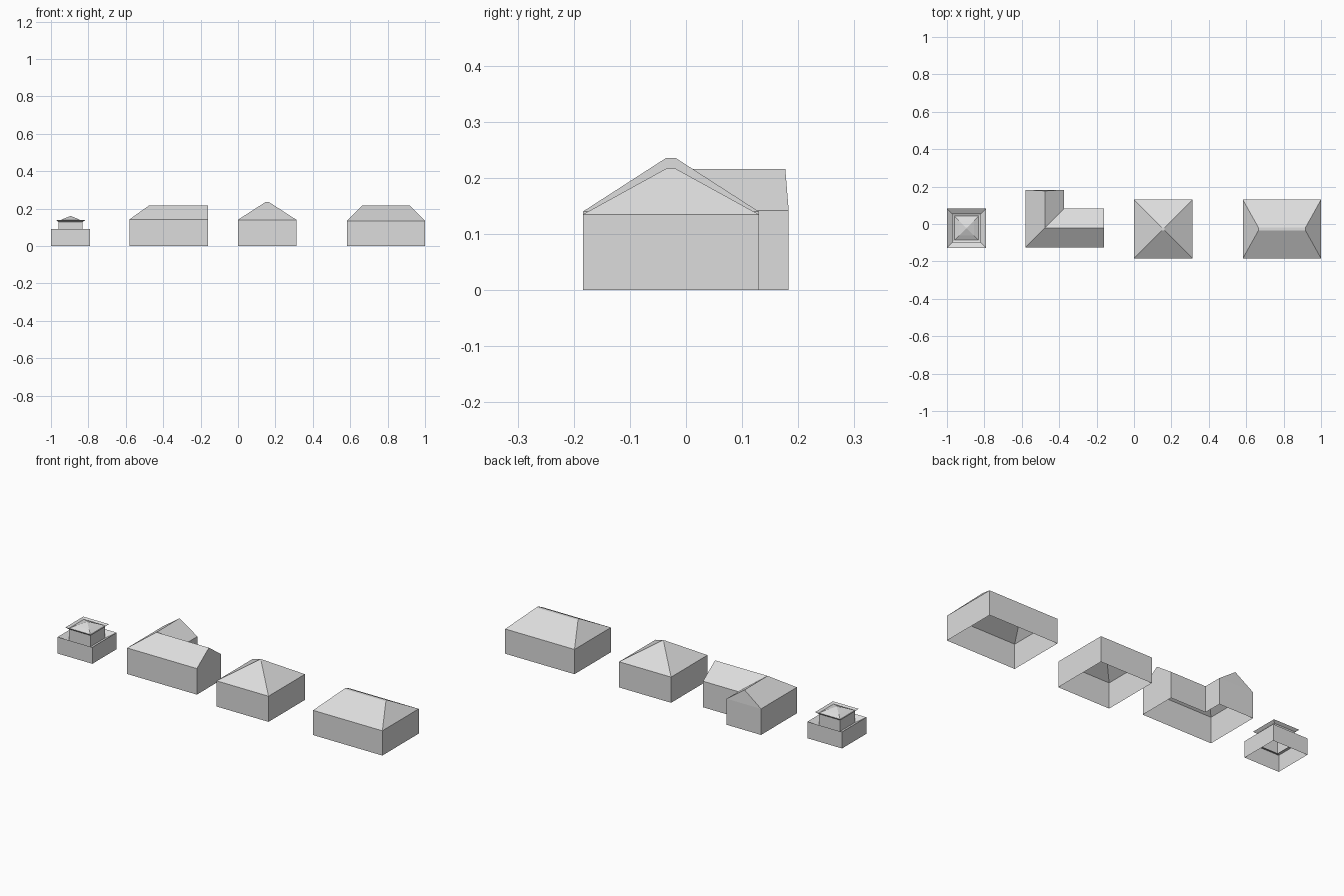
import bpy

cube = bpy.data.objects.get("Cube")
if cube:
    bpy.data.objects.remove(cube, do_unlink=True)

GREY = (0.72, 0.72, 0.72, 1.0)
mat = bpy.data.materials.new("plain grey")
mat.use_nodes = True
mat.diffuse_color = GREY
bsdf = mat.node_tree.nodes["Principled BSDF"]
bsdf.inputs["Base Color"].default_value = GREY
bsdf.inputs["Roughness"].default_value = 0.8


def add_mesh(name, verts, faces):
    mesh = bpy.data.meshes.new(name)
    mesh.from_pydata(verts, [], faces)
    mesh.validate()
    mesh.materials.append(mat)
    obj = bpy.data.objects.new(name, mesh)
    bpy.context.collection.objects.link(obj)
    return obj


def stack(name, cx, cy, rings):
    """Stack rectangles (half width, half depth, height); open below, capped on top."""
    verts, faces = [], []
    for hx, hy, z in rings:
        verts += [(cx + sx * hx, cy + sy * hy, z)
                  for sx, sy in ((-1, -1), (1, -1), (1, 1), (-1, 1))]
    for r in range(len(rings) - 1):
        for i in range(4):
            a, b = 4 * r + i, 4 * r + (i + 1) % 4
            faces.append((a, b, b + 4, a + 4))
    n = len(verts)
    faces.append((n - 4, n - 3, n - 2, n - 1))
    return add_mesh(name, verts, faces)


def square_stack(name, cx, cy, rings):
    return stack(name, cx, cy, [(h, h, z) for h, z in rings])


# Small tower: base with a sunken rim, upper storey, upturned eaves and low peak
square_stack("tower", -0.895, -0.022, [
    (0.105, 0), (0.105, 0.09), (0.064, 0.066), (0.064, 0.128),
    (0.0775, 0.139), (0.064, 0.133), (0.04, 0.145), (0.003, 0.16)])

# Square house with a pyramid roof
square_stack("square_house", 0.156, -0.027, [
    (0.157, 0), (0.157, 0.14), (0.008, 0.236)])

# Long house with a hipped roof
stack("long_house", 0.791, -0.027, [
    (0.209, 0.157, 0), (0.209, 0.157, 0.135), (0.126, 0.008, 0.217)])

# Corner house: a gabled section swept round an L with a mitred corner
HALF, EAVE, RIDGE = 0.104, 0.142, 0.216
CX, CY, END_X, END_Y = -0.477, -0.022, -0.16, 0.183
section = [(-HALF, 0), (-HALF, EAVE), (0, RIDGE), (HALF, EAVE), (HALF, 0)]
n = len(section)
verts = [(END_X, CY + o, z) for o, z in section]
verts += [(CX + o, CY + o, z) for o, z in section]
verts += [(CX + o, END_Y - (0.006 if z == RIDGE else 0), z) for o, z in section]
faces = [(s + n + i, s + i, s + i + 1, s + n + i + 1)
         for s in (0, n) for i in range(n - 1)]
faces += [tuple(reversed(range(n))),
          (2 * n, 2 * n + 1, 2 * n + 3, 2 * n + 4),
          (2 * n + 1, 2 * n + 2, 2 * n + 3)]
add_mesh("corner_house", verts, faces)
